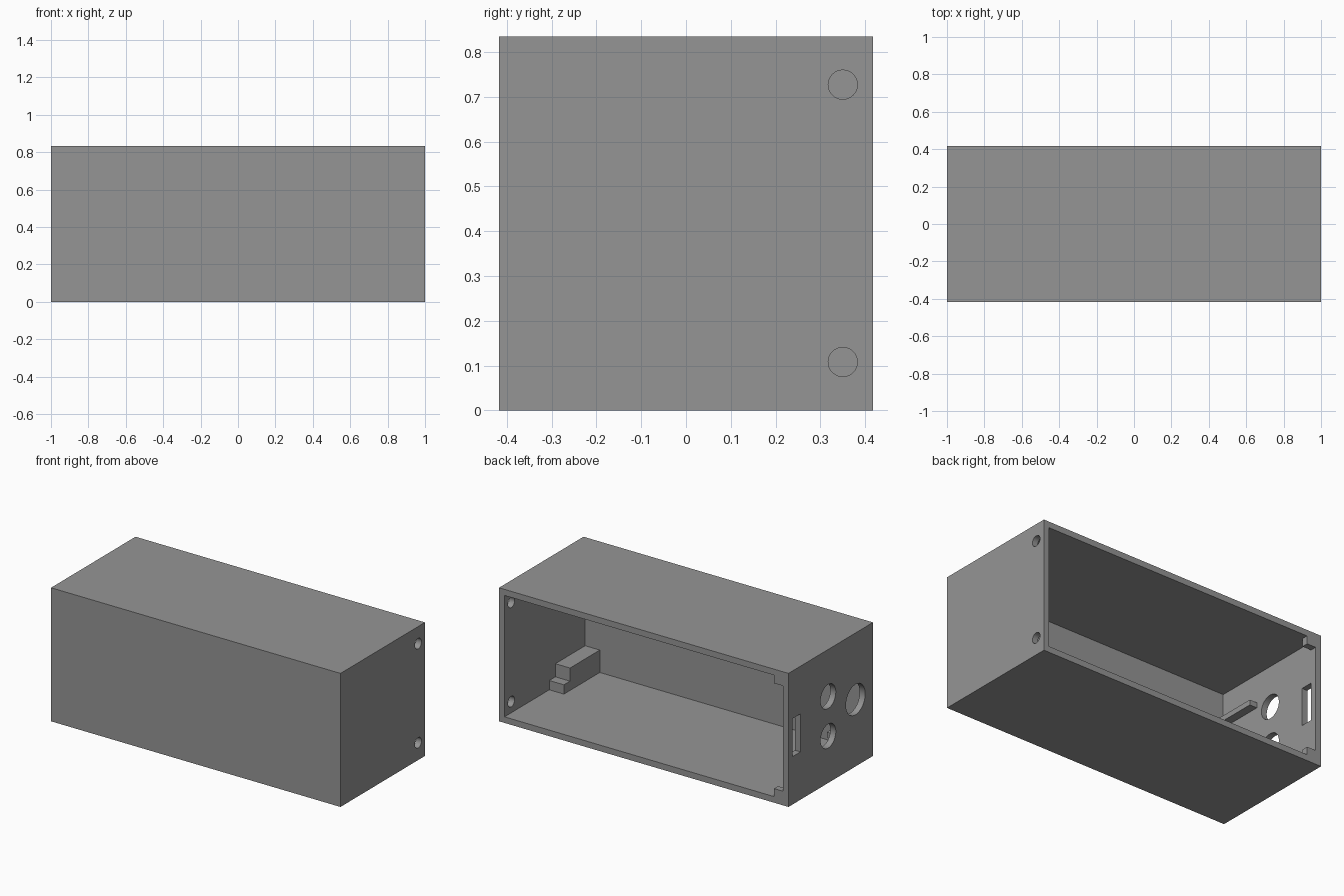
import bpy, math

if "Cube" in bpy.data.objects:
    bpy.data.objects.remove(bpy.data.objects["Cube"])

L, W, H, T = 2.0, 0.834, 0.834, 0.038      # outer size and wall thickness
XI, YI = L / 2 - T, W / 2 - T              # inner wall positions

grey = bpy.data.materials.new("plain grey")
grey.diffuse_color = (0.30, 0.30, 0.30, 1)
grey.use_nodes = True
grey.node_tree.nodes["Principled BSDF"].inputs["Base Color"].default_value = grey.diffuse_color


def box(name, x, y, z):
    """Box spanning the given (min, max) ranges."""
    bpy.ops.mesh.primitive_cube_add(size=1, location=[sum(r) / 2 for r in (x, y, z)])
    ob = bpy.context.object
    ob.name = name
    ob.scale = [r[1] - r[0] for r in (x, y, z)]
    bpy.ops.object.transform_apply(location=True, rotation=False, scale=True)
    ob.data.materials.append(grey)
    return ob


def rod(name, x, y, z, diameter):
    """Short cylinder along x, used for round holes."""
    bpy.ops.mesh.primitive_cylinder_add(vertices=64, radius=diameter / 2, depth=0.12,
                                        location=(x, y, z), rotation=(0, math.pi / 2, 0))
    ob = bpy.context.object
    ob.name = name
    ob.data.materials.append(grey)
    return ob


def boolean(target, tool, operation):
    mod = target.modifiers.new("boolean", 'BOOLEAN')
    mod.operation, mod.solver, mod.object = operation, 'EXACT', tool
    bpy.context.view_layer.objects.active = target
    bpy.ops.object.modifier_apply(modifier=mod.name)
    bpy.data.objects.remove(tool, do_unlink=True)


# Enclosure: hollow box, open at the back
case = box("enclosure", (-L / 2, L / 2), (-W / 2, W / 2), (0, H))
boolean(case, box("cavity", (-XI, XI), (-YI, W / 2 + 0.1), (T, H - T)), 'DIFFERENCE')

# Corner tabs at the left end of the opening, flush with the rim
for z in ((T - 0.01, 0.088), (H - 0.088, H - T + 0.01)):
    boolean(case, box("tab", (-XI - 0.01, -0.90), (W / 2 - 0.04, W / 2), z), 'UNION')

# Screw holes in the right wall
for z in (0.108, 0.727):
    boolean(case, rod("screw_hole", L / 2, 0.35, z, 0.065), 'DIFFERENCE')

# Round ports and connector slot in the left wall
for y, z, d in ((-0.245, 0.418, 0.19), (0.025, 0.540, 0.15), (0.025, 0.293, 0.15)):
    boolean(case, rod("port", -L / 2, y, z, d), 'DIFFERENCE')
boolean(case, box("slot", (-1.1, -0.93), (0.299, 0.377), (0.299, 0.536)), 'DIFFERENCE')

bpy.ops.object.select_all(action='DESELECT')
case.select_set(True)
bpy.context.view_layer.objects.active = case
bpy.ops.object.shade_smooth_by_angle(angle=math.radians(30))

# Stepped block on the floor in the front right corner
block = box("stepped_block", (0.861, XI), (-YI, -0.085), (T, 0.178))
boolean(block, box("step", (0.861, XI), (-0.085, -0.025), (T, 0.096)), 'UNION')

# Pair of board ledges on the left wall
for name, zc in (("lower_ledge", H / 2 - 0.183), ("upper_ledge", H / 2 + 0.183)):
    box(name, (-XI, -0.911), (-YI, -0.089), (zc - 0.0165, zc + 0.0165))
